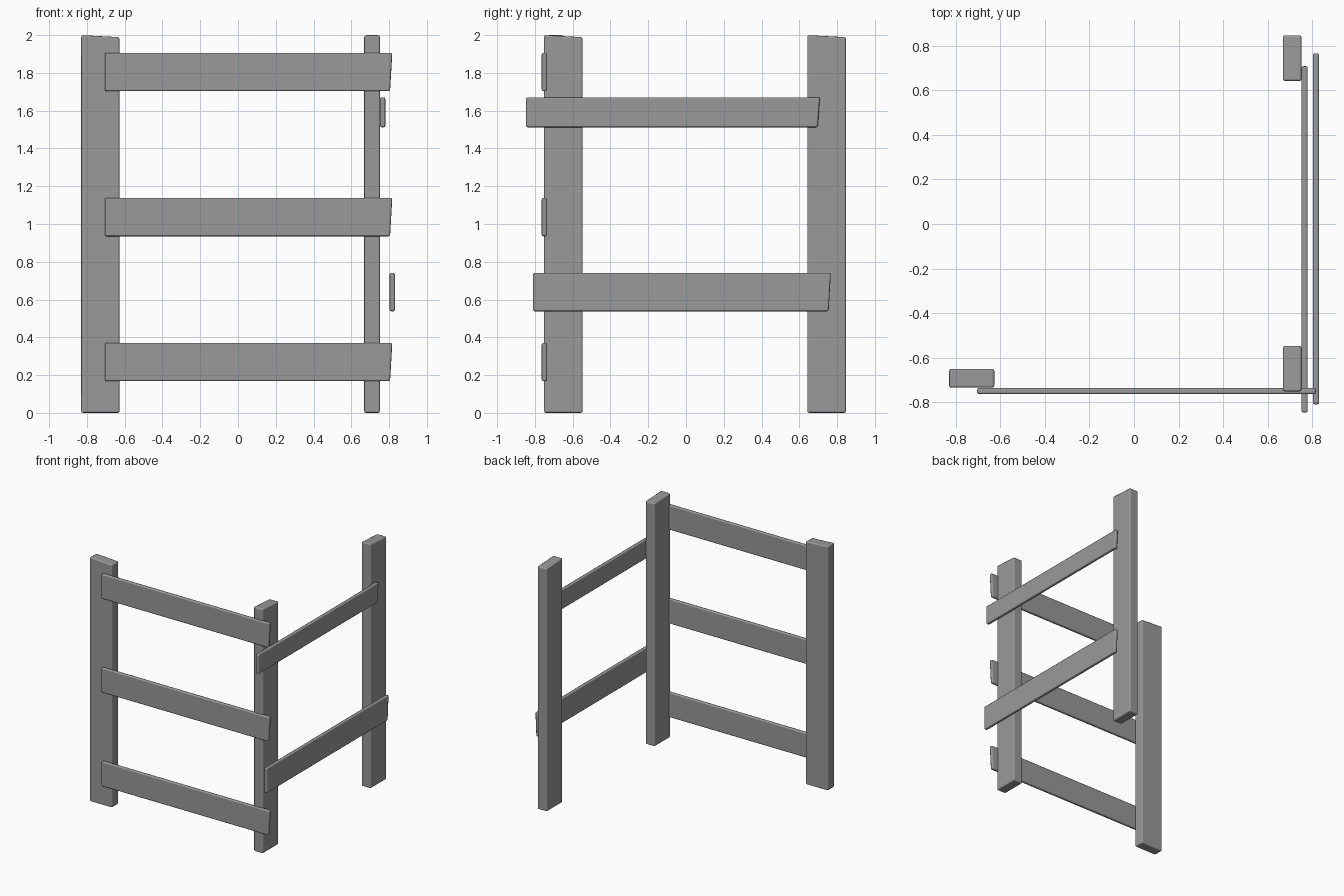
import bpy, bmesh

if "Cube" in bpy.data.objects:
    bpy.data.objects.remove(bpy.data.objects["Cube"])

wood = bpy.data.materials.new("dark_grey")
wood.diffuse_color = (0.32, 0.32, 0.32, 1)
wood.use_nodes = True
wood.node_tree.nodes["Principled BSDF"].inputs["Base Color"].default_value = wood.diffuse_color


def board(name, lo, hi, shift, width):
    """Softly bevelled box; shift(co) skews its corner points."""
    bm = bmesh.new()
    bmesh.ops.create_cube(bm, size=1)
    for v in bm.verts:
        for i in range(3):
            v.co[i] = hi[i] if v.co[i] > 0 else lo[i]
        shift(v.co)
    for f in bm.faces:
        f.smooth = True
    me = bpy.data.meshes.new(name)
    bm.to_mesh(me)
    bm.free()
    me.materials.append(wood)
    ob = bpy.data.objects.new(name, me)
    bpy.context.collection.objects.link(ob)
    bev = ob.modifiers.new("Bevel", 'BEVEL')
    bev.width = width
    bev.segments = 2
    bev.limit_method = 'ANGLE'
    bev.harden_normals = True


def post(name, lo, hi, axis):
    # top is cut with a slight fall along its wide direction
    mid = (lo[axis] + hi[axis]) / 2

    def fall(co):
        if co.z > 1 and co[axis] > mid:
            co.z -= 0.011
    board(name, (*lo, 0), (*hi, 2), fall, 0.01)


def rail(name, lo, hi, axis):
    # far end is cut at a slant
    mid_z = (lo[2] + hi[2]) / 2

    def slant(co):
        if co[axis] > 0 and co.z < mid_z:
            co[axis] -= 0.012
    board(name, lo, hi, slant, 0.009)


# Posts
post("left_post", (-0.83, -0.735), (-0.627, -0.65), 0)
post("corner_post", (0.668, -0.752), (0.752, -0.547), 1)
post("back_post", (0.668, 0.642), (0.752, 0.847), 1)

# Front rails
for i, z in enumerate((0.168, 0.935, 1.703)):
    rail(f"front_rail_{i + 1}", (-0.705, -0.764, z), (0.817, -0.736, z + 0.203), 0)

# Side rails
rail("side_rail_lower", (0.803, -0.81, 0.538), (0.831, 0.767, 0.741), 1)
rail("side_rail_upper", (0.752, -0.847, 1.512), (0.78, 0.709, 1.671), 1)
